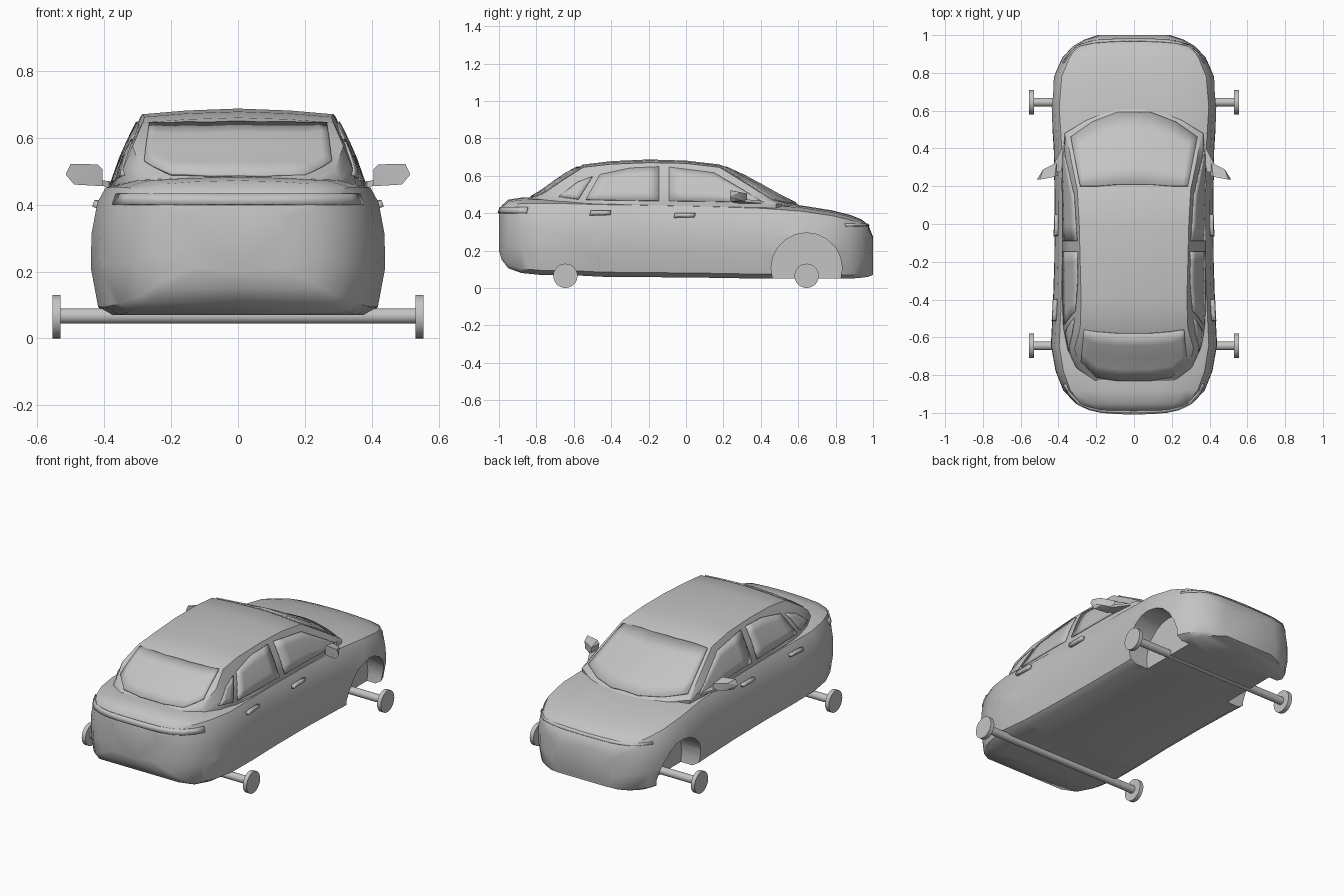
import bpy, bmesh, math
from mathutils import Vector
from mathutils.bvhtree import BVHTree

cube = bpy.data.objects.get("Cube")
if cube:
    bpy.data.objects.remove(cube)

grey = bpy.data.materials.new("plain grey")
grey.use_nodes = True
GREY = (0.55, 0.55, 0.55, 1)
grey.diffuse_color = GREY
grey.node_tree.nodes["Principled BSDF"].inputs["Base Color"].default_value = GREY


def finish(name, bm, angle=35):
    bmesh.ops.recalc_face_normals(bm, faces=bm.faces)
    mesh = bpy.data.meshes.new(name)
    bm.to_mesh(mesh)
    bm.free()
    mesh.materials.append(grey)
    ob = bpy.data.objects.new(name, mesh)
    bpy.context.collection.objects.link(ob)
    smooth(ob, angle)
    return ob


def activate(ob):
    bpy.ops.object.select_all(action='DESELECT')
    ob.select_set(True)
    bpy.context.view_layer.objects.active = ob


def smooth(ob, angle=35):
    activate(ob)
    bpy.ops.object.shade_smooth_by_angle(angle=math.radians(angle))


def loft(name, sections):
    """Skin mirrored half sections (y, [(x, z), ...]) running bottom to top."""
    bm = bmesh.new()
    rings = []
    for y, half in sections:
        ring = half + [(-x, z) for x, z in reversed(half[1:-1])]
        rings.append([bm.verts.new((x, y, z)) for x, z in ring])
    for a, b in zip(rings, rings[1:]):
        for i in range(len(a)):
            j = (i + 1) % len(a)
            bm.faces.new((a[i], a[j], b[j], b[i]))
    bm.faces.new(rings[0])
    bm.faces.new(rings[-1])
    return finish(name, bm, 40)


def cylinder(name, radius, x0, x1, y, z, sides):
    bm = bmesh.new()
    bmesh.ops.create_cone(bm, cap_ends=True, segments=sides, radius1=radius,
                          radius2=radius, depth=abs(x1 - x0))
    for v in bm.verts:
        v.co = ((x0 + x1) / 2 + v.co.z, y + v.co.x, z + v.co.y)
    return finish(name, bm)


# Lower body: y, half width, bottom, top
body_rows = [
    (-1.0, .14, .20, .40), (-.985, .24, .15, .435), (-.95, .31, .105, .465),
    (-.88, .375, .08, .475), (-.78, .415, .07, .477), (-.64, .44, .07, .475),
    (-.45, .43, .06, .47), (-.2, .422, .058, .466), (.1, .42, .055, .46),
    (.4, .425, .05, .45), (.62, .44, .05, .433), (.78, .425, .05, .408),
    (.88, .38, .05, .383), (.94, .325, .055, .36), (.975, .265, .06, .33),
    (1.0, .19, .07, .27)]
shape = [(0, 0), (.86, 0), (.95, .06), (1, .35), (.995, .6),
         (.955, .83), (.9, .94), (.72, .99), (.4, 1.01), (0, 1.02)]
body = loft("body", [(y, [(w * fx, lo + (hi - lo) * fz) for fx, fz in shape])
                     for y, w, lo, hi in body_rows])

# Wheel arches cut into the flanks
AXLES = {"rear": -.645, "front": .645}
for y in AXLES.values():
    for s in (1, -1):
        cutter = cylinder("arch_cutter", .19, s * .29, s * .6, y, .105, 20)
        cutter.hide_render = True
        mod = body.modifiers.new("arch", 'BOOLEAN')
        mod.operation = 'DIFFERENCE'
        mod.solver = 'EXACT'
        mod.object = cutter
        activate(body)
        bpy.ops.object.modifier_apply(modifier=mod.name)
        bpy.data.objects.remove(cutter)
smooth(body, 40)

# Cabin: y, edge half width, edge height, centre height, base half width
cabin_rows = [
    (-.85, .18, .468, .472, .2), (-.76, .29, .505, .528, .31),
    (-.66, .315, .575, .603, .355), (-.55, .285, .645, .66, .375),
    (-.4, .28, .662, .678, .38), (-.2, .285, .67, .687, .38),
    (0, .29, .666, .681, .38), (.18, .30, .645, .66, .38),
    (.35, .335, .54, .582, .378), (.48, .357, .456, .508, .365),
    (.55, .24, .444, .47, .25), (.61, .1, .436, .441, .12)]
cabin_sections = []
for y, xe, ze, zc, xb in cabin_rows:
    base = min(.45, ze - .01)
    cabin_sections.append((y, [(0, .36), (xb - .03, .36), (xb, base),
                               ((xe + xb) / 2 + .006, (ze + base) / 2), (xe, ze),
                               (xe * .55, ze + (zc - ze) * .65), (0, zc)]))
cabin = loft("cabin", cabin_sections)

# Combined skin used to lay trim onto the surface
verts, polys = [], []
for ob in (body, cabin):
    start = len(verts)
    verts += [v.co.copy() for v in ob.data.vertices]
    polys += [[start + i for i in p.vertices] for p in ob.data.polygons]
skin = BVHTree.FromPolygons(verts, polys)


def from_side(s):
    return lambda p: (Vector((s * 2, p[0], p[1])), Vector((-s, 0, 0)))


def from_above(p):
    return Vector((p[0], p[1], 2)), Vector((0, 0, -1))


def from_end(s):
    def ray(p):
        out = Vector((math.sin(p[0]), s * math.cos(p[0]), 0))
        return Vector((0, s * .6, p[1])) + out * 2, -out
    return ray


def patch(name, top, bottom, ray, thick=.008, rows=4, split=3):
    """Thin plate between two polylines, projected on to the skin."""
    def refine(line):
        out = [Vector(line[0])]
        for a, b in zip(line, line[1:]):
            out += [Vector(a).lerp(Vector(b), k / split) for k in range(1, split + 1)]
        return out
    bm = bmesh.new()
    grid = []
    for r in range(rows + 1):
        line = []
        for a, b in zip(refine(top), refine(bottom)):
            origin, way = ray(a.lerp(b, r / rows))
            hit = skin.ray_cast(origin, way)[0]
            if hit is None:
                bm.free()
                return
            line.append(bm.verts.new(hit - way * thick * .35))
        grid.append(line)
    for a, b in zip(grid, grid[1:]):
        for i in range(len(a) - 1):
            bm.faces.new((a[i], a[i + 1], b[i + 1], b[i]))
    ob = finish(name, bm)
    mod = ob.modifiers.new("thickness", 'SOLIDIFY')
    mod.thickness = thick
    mod.offset = 0


def both(half):
    return [(-x, y) for x, y in half] + [(x, y) for x, y in reversed(half)]


# Windscreen and rear window
patch("windscreen", both([(.285, .2), (.2, .2), (.08, .21)]),
      both([(.335, .46), (.22, .54), (.09, .59)]), from_above)
patch("rear_window", both([(.265, -.56), (.2, -.57), (.08, -.58)]),
      both([(.28, -.73), (.2, -.81), (.08, -.83)]), from_above)

# Side glass, door handles and mirrors
for s, side in ((1, "left"), (-1, "right")):
    ray = from_side(s)
    patch(side + "_front_window", [(-.09, .645), (.15, .615), (.31, .52), (.4, .465)],
          [(-.09, .465), (.15, .462), (.31, .458), (.4, .452)], ray)
    patch(side + "_rear_window", [(-.46, .605), (-.3, .64), (-.145, .647)],
          [(-.535, .472), (-.34, .468), (-.145, .466)], ray)
    patch(side + "_quarter_window", [(-.58, .565), (-.5, .595)],
          [(-.68, .488), (-.575, .474)], ray)
    for part, y, z in (("rear", -.455, .4), ("front", -.005, .387)):
        patch(f"{side}_{part}_handle", [(y - .055, z + .01), (y + .055, z + .01)],
              [(y - .06, z - .01), (y + .05, z - .008)], ray, .024, 1)

    housing = [(.405, .255, .505), (.42, .25, .52), (.5, .235, .522), (.515, .235, .49),
               (.49, .24, .46), (.405, .26, .455),
               (.41, .325, .505), (.48, .29, .512), (.475, .29, .468), (.41, .325, .46)]
    stalk = [(.385, .28, .47), (.385, .28, .452), (.36, .44, .462), (.36, .44, .45),
             (.43, .26, .475), (.43, .26, .46), (.43, .31, .475), (.43, .31, .46)]
    for part, points in (("mirror", housing), ("mirror_stalk", stalk)):
        bm = bmesh.new()
        for x, y, z in points:
            bm.verts.new((s * x, y, z))
        bmesh.ops.convex_hull(bm, input=bm.verts)
        finish(f"{side}_{part}", bm, 30)

# Light strips wrapped round both ends
arc = [math.radians(a) for a in range(-56, 57, 8)]
patch("tail_light", [(a, .432) for a in arc], [(a, .4) for a in arc],
      from_end(-1), .009, 1, 1)
patch("nose_strip", [(a, .343) for a in arc], [(a, .33) for a in arc],
      from_end(1), .007, 1, 1)

# Axles with hub discs
for part, y in AXLES.items():
    cylinder(part + "_axle", .023, -.54, .54, y, .067, 20)
    for s, side in ((1, "left"), (-1, "right")):
        cylinder(f"{part}_{side}_hub", .065, s * .53, s * .555, y, .065, 28)
